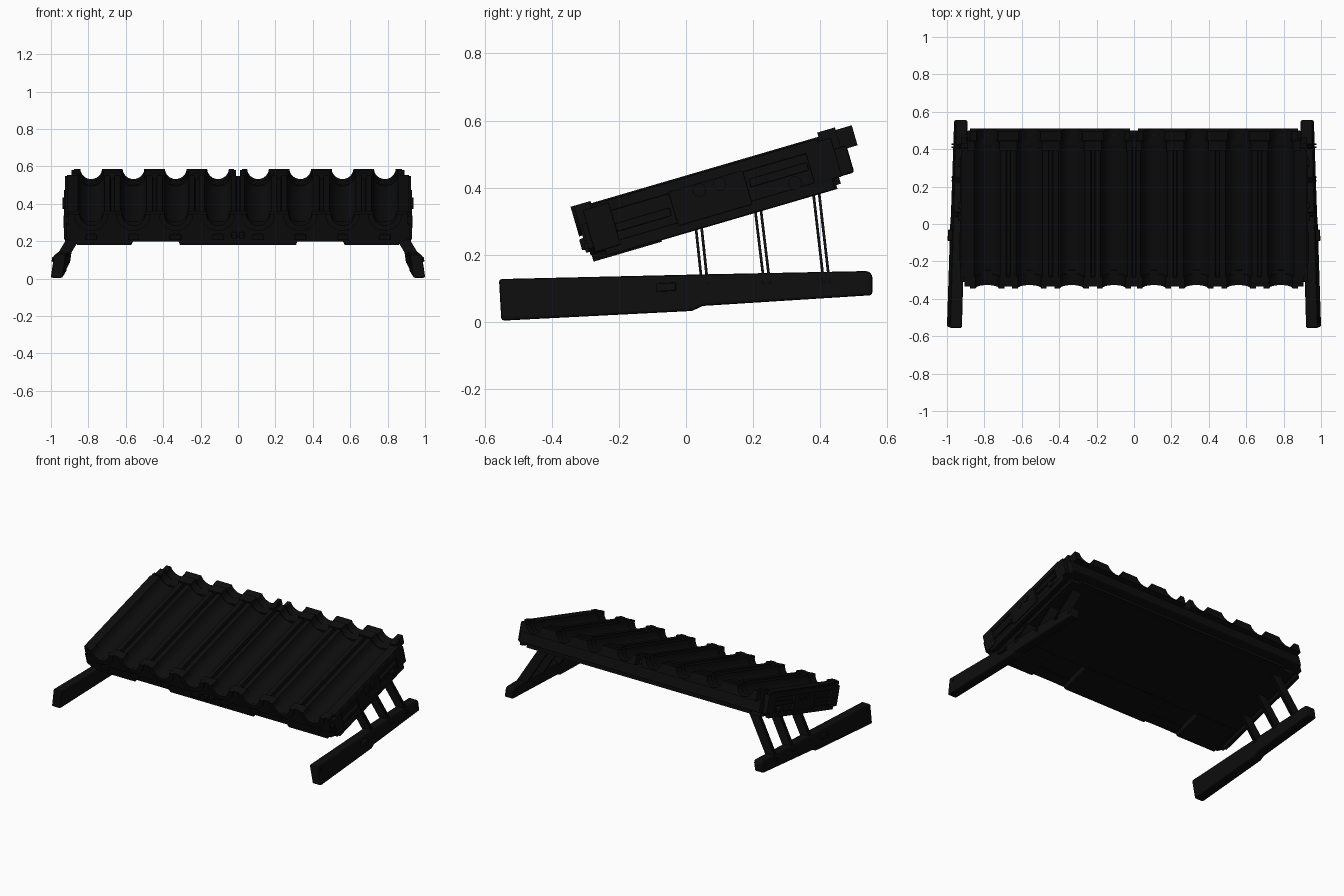
import bpy, bmesh, math
from mathutils import Matrix, Vector

if "Cube" in bpy.data.objects:
    bpy.data.objects.remove(bpy.data.objects["Cube"])

TILT = math.radians(16.3)
DECK = Matrix.Translation((0, 0, 0.35)) @ Matrix.Rotation(TILT, 4, 'X')
CENTERS = [s * (0.107 + 0.226 * i) for s in (-1, 1) for i in range(4)]
CENTERS.sort()

black = bpy.data.materials.new("black")
black.diffuse_color = (0.004, 0.004, 0.004, 1)
black.use_nodes = True
black.node_tree.nodes["Principled BSDF"].inputs["Base Color"].default_value = black.diffuse_color


def make(name, verts, faces, matrix=Matrix(), bevel=0.0, smooth=False):
    me = bpy.data.meshes.new(name)
    me.from_pydata([matrix @ Vector(v) for v in verts], [], faces)
    bm = bmesh.new()
    bm.from_mesh(me)
    bmesh.ops.recalc_face_normals(bm, faces=bm.faces)
    bm.to_mesh(me)
    bm.free()
    ob = bpy.data.objects.new(name, me)
    bpy.context.collection.objects.link(ob)
    me.materials.append(black)
    if bevel:
        m = ob.modifiers.new("bevel", 'BEVEL')
        m.width, m.segments, m.limit_method = bevel, 2, 'ANGLE'
    if smooth:
        bpy.ops.object.select_all(action='DESELECT')
        ob.select_set(True)
        bpy.context.view_layer.objects.active = ob
        bpy.ops.object.shade_smooth_by_angle(angle=math.radians(35))
    return ob


def prism(name, profile, a, b, place, **kw):
    """Extrude a closed 2D profile from a to b; place(p, q, t) gives xyz."""
    n = len(profile)
    verts = [place(p, q, t) for t in (a, b) for p, q in profile]
    faces = [tuple(range(n)), tuple(range(2 * n - 1, n - 1, -1))]
    faces += [(i, (i + 1) % n, (i + 1) % n + n, i + n) for i in range(n)]
    return make(name, verts, faces, **kw)


def along_deck(p, q, t):
    return (p, t, q)


def deck_prism(name, profile, u0, u1, **kw):
    return prism(name, profile, u0, u1, along_deck, matrix=DECK, **kw)


def deck_box(name, x0, x1, u0, u1, w0, w1, bevel=0.0):
    return deck_prism(name, [(x0, w0), (x1, w0), (x1, w1), (x0, w1)], u0, u1, bevel=bevel)


def arc(cx, cw, r, top, steps=12):
    """Points of a trough below the height 'top', left to right."""
    a = math.asin(max(-1, min(1, (top - cw) / r)))
    start, end = math.pi - a, 2 * math.pi + a
    return [(cx + r * math.cos(start + (end - start) * i / steps),
             cw + r * math.sin(start + (end - start) * i / steps)) for i in range(steps + 1)]


def trough_profile(left, right, bottom, top, r, cw, slots=False):
    pts = [(left, bottom), (left, top)]
    inside = [c for c in CENTERS if left < c < right]
    for i, c in enumerate(inside):
        pts += arc(c, cw, r, top)
        if slots and i < len(inside) - 1:      # narrow slot along each crest
            m = (c + inside[i + 1]) / 2
            pts += [(m - .012, top), (m - .008, top - .02), (m + .008, top - .02), (m + .012, top)]
    return pts + [(right, top), (right, bottom)]


# Grooved deck: main span, front collar and two rear caps
deck_prism("grooved_deck", trough_profile(-.915, .915, -.06, .083, .072, .095, True),
           -.275, .445, smooth=True)
deck_prism("front_collar", trough_profile(-.905, .905, -.02, .09, .062, .09),
           -.322, -.27, smooth=True)
for side, (l, r) in {"left": (-.89, -.01), "right": (.01, .89)}.items():
    deck_prism(side + "_rear_collar", trough_profile(l, r, -.03, .096, .066, .094),
               .435, .49, smooth=True)
    deck_prism(side + "_rear_cap", trough_profile(l + .012, r - .012, .026, .088, .058, .09),
               .485, .54, smooth=True)
deck_box("rear_block", -.895, .895, .44, .508, -.049, .035, .008)
deck_box("rear_bridge", -.03, .03, .43, .50, -.02, .06)

# Half-round lips at the front of each trough
for c in CENTERS:
    outer = arc(c, .09, .092, .09)
    inner = arc(c, .09, .062, .09)
    deck_prism("trough_lip", outer + inner[::-1], -.332, -.30, smooth=True)
    deck_box("front_latch", c - .03, c + .03, -.326, -.30, -.055, -.025, .004)

# Underside: solid rear plate and front pads with two recesses between
deck_prism("front_lower_wall", [(-.92, -.045), (-.92, .03), (.92, .03), (.92, -.045),
           (.89, -.065), (-.89, -.065)], -.315, -.25)
deck_box("belly_plate", -.87, .87, -.11, .446, -.082, -.05)
for x0, x1 in ((-.86, -.57), (-.31, .31), (.57, .86)):
    deck_prism("belly_pad", [(x0, -.086), (x1, -.086), (x1 + .015, -.05), (x0 - .015, -.05)],
               -.312, -.10)
deck_box("belly_step", -.80, .80, .40, .46, -.07, -.04)
for x in (-.02, .02):
    deck_box("front_catch", x - .014, x + .014, -.335, -.31, -.045, -.01, .004)

# Side armour, window frames, bosses
for s in (-1, 1):
    def side_box(name, d0, d1, u0, u1, w0, w1, bevel=0.003):
        deck_box(name, min(s * d0, s * d1), max(s * d0, s * d1), u0, u1, w0, w1, bevel)

    side_box("side_lower_rail", .90, .925, -.27, .44, -.08, -.045)
    side_box("side_upper_rail", .90, .925, -.27, .43, .045, .078)
    side_box("side_front_panel", .90, .93, -.30, -.22, -.06, .07)
    side_box("side_middle_panel", .90, .93, -.04, .19, -.055, .05)
    side_box("side_rear_panel", .88, .925, .385, .47, -.05, .07)
    side_box("side_handle", .91, .932, -.22, -.05, -.02, .005)
    side_box("side_rear_bar", .91, .93, .20, .38, -.005, .02)
    for u, w in ((.05, .03), (.113, .03), (.33, -.03)):
        ring = [(u + .02 * math.cos(k * math.pi / 8), w + .02 * math.sin(k * math.pi / 8))
                for k in range(16)]
        prism("side_boss", ring, s * .91, s * .937, lambda p, q, t: (t, p, q),
              matrix=DECK, smooth=True)

# Long skids, toed in slightly towards the back
SKID = [(-.557, .128), (-.55, .004), (.018, .033), (.05, .048), (.555, .08),
        (.555, .14), (.543, .152), (.05, .142)]
for s in (-1, 1):
    def on_skid(p, q, t):
        lean = .15 * (q - .08)
        return (s * (.958 - .027 * (p + .55) / 1.1 - lean + t), p, q)

    prism("skid", SKID, -.032, .032, on_skid, bevel=.012)
    prism("skid_clip", [(-.09, .09), (-.03, .093), (-.03, .118), (-.09, .115)],
          .0, .052, on_skid, bevel=.004)
    for y, z in ((-.52, .1), (.525, .12), (.24, .12), (.42, .125)):
        prism("skid_bolt", [(y + .012 * math.cos(k * math.pi / 5),
              z + .012 * math.sin(k * math.pi / 5)) for k in range(10)], .0, .036, on_skid)

    # Struts: pairs of thin slanted plates from skid to belly
    for y0, y1, z1 in ((.053, .036, .30), (.238, .212, .355), (.416, .386, .40)):
        for off in (-.0085, .0085):
            z0 = .115
            x0, x1 = .94, .94 - .6 * (z1 - z0)
            prism("strut_plate", [(x0 - .035, z0), (x0 + .035, z0), (x1 + .035, z1), (x1 - .035, z1)],
                  -.004, .004,
                  lambda p, q, t: (s * p, y0 + (y1 - y0) * (q - .14) / (z1 - .14) + off + t, q))
